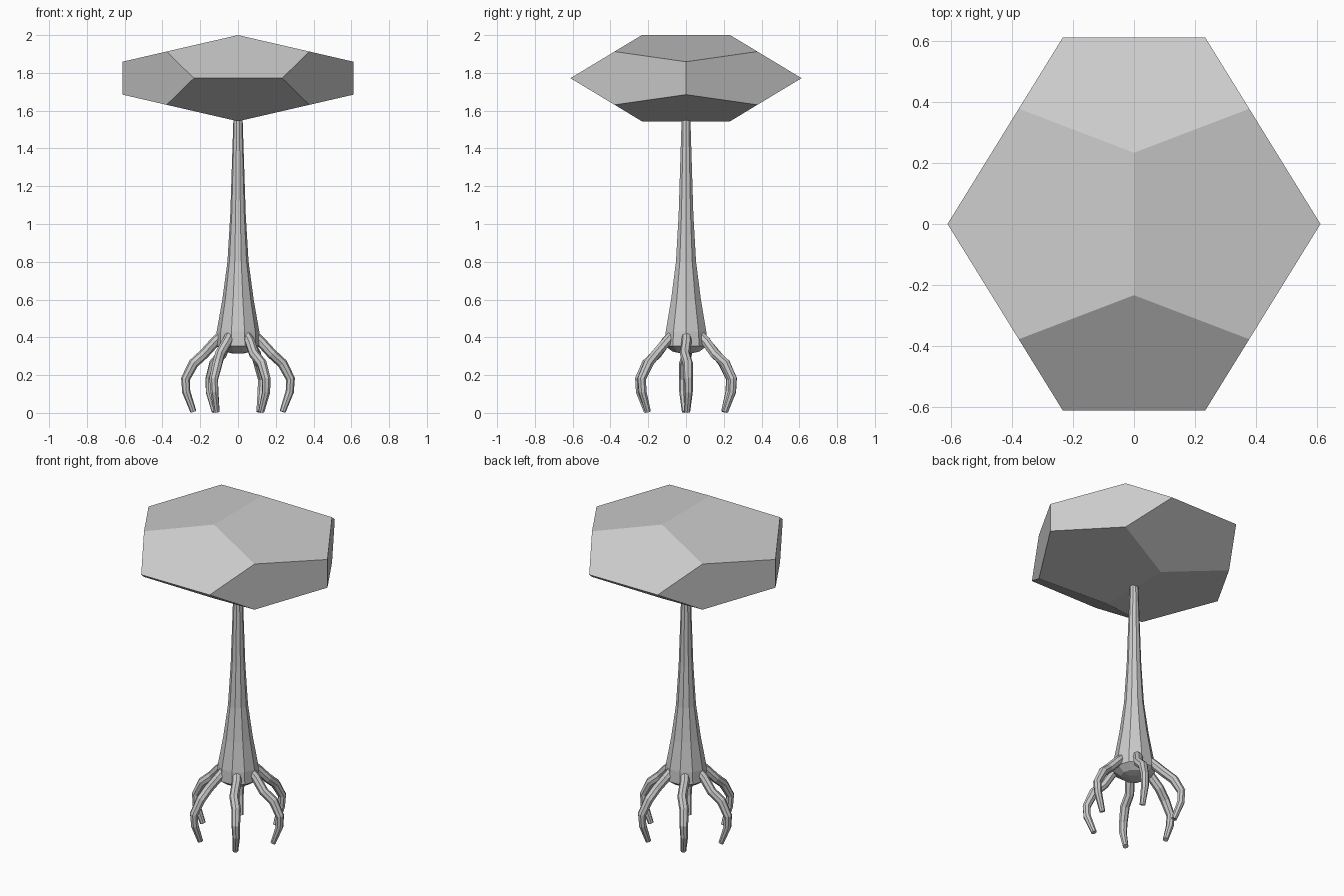
import bpy, bmesh
from math import sin, cos, pi, radians, sqrt
from mathutils import Vector

if "Cube" in bpy.data.objects:
    bpy.data.objects.remove(bpy.data.objects["Cube"])


def finish(name, bm):
    bmesh.ops.recalc_face_normals(bm, faces=bm.faces)
    mesh = bpy.data.meshes.new(name)
    bm.to_mesh(mesh)
    bm.free()
    obj = bpy.data.objects.new(name, mesh)
    bpy.context.collection.objects.link(obj)
    return obj


def skin(bm, rings):
    """Bridge vertex loops and cap both ends."""
    loops = [[bm.verts.new(p) for p in ring] for ring in rings]
    n = len(loops[0])
    for a, b in zip(loops, loops[1:]):
        for i in range(n):
            j = (i + 1) % n
            bm.faces.new((a[i], a[j], b[j], b[i]))
    bm.faces.new(loops[0][::-1])
    bm.faces.new(loops[-1])


# Crown: a flattened dodecahedron
phi = (1 + sqrt(5)) / 2
signs = (-1, 1)
points = [(x, y, z) for x in signs for y in signs for z in signs]
for a in signs:
    for b in signs:
        s, t = a / phi, b * phi
        points += [(0, s, t), (s, t, 0), (t, 0, s)]
bm = bmesh.new()
for x, y, z in points:
    bm.verts.new((x * 0.378, y * 0.378, 1.772 + z * 0.141))
bmesh.ops.convex_hull(bm, input=bm.verts)
bmesh.ops.dissolve_limit(bm, angle_limit=radians(2), verts=bm.verts, edges=bm.edges)
finish("crown", bm)

# Trunk: ten-sided flared profile with a shallow rounded underside
profile = [(0.03, 0.315), (0.075, 0.325), (0.117, 0.355), (0.113, 0.43),
           (0.083, 0.6), (0.056, 0.8), (0.041, 1.05), (0.024, 1.57)]
bm = bmesh.new()
skin(bm, [[(r * cos(2 * pi * i / 10), r * sin(2 * pi * i / 10), z)
           for i in range(10)] for r, z in profile])
finish("trunk", bm)

# Roots: six bent tapering tubes (outward, sideways, height, radius)
path = [(0.075, 0.0, 0.42, 0.026), (0.12, 0.003, 0.378, 0.027),
        (0.18, -0.006, 0.312, 0.027), (0.235, 0.01, 0.262, 0.027),
        (0.278, 0.012, 0.18, 0.024), (0.274, 0.014, 0.112, 0.022),
        (0.236, 0.006, 0.006, 0.016)]
centres = [Vector(p[:3]) for p in path]
for k in range(6):
    rings = []
    for i, c in enumerate(centres):
        d = (centres[min(i + 1, 6)] - centres[max(i - 1, 0)]).normalized()
        u = d.cross(Vector((0, 1, 0))).normalized()
        v = d.cross(u)
        rings.append([c + path[i][3] * (u * cos(2 * pi * j / 8) + v * sin(2 * pi * j / 8))
                      for j in range(8)])
    bm = bmesh.new()
    skin(bm, rings)
    for vert in bm.verts:
        vert.co.z = max(vert.co.z, 0)
    root = finish(f"root_{k + 1}", bm)
    root.rotation_euler.z = k * pi / 3
